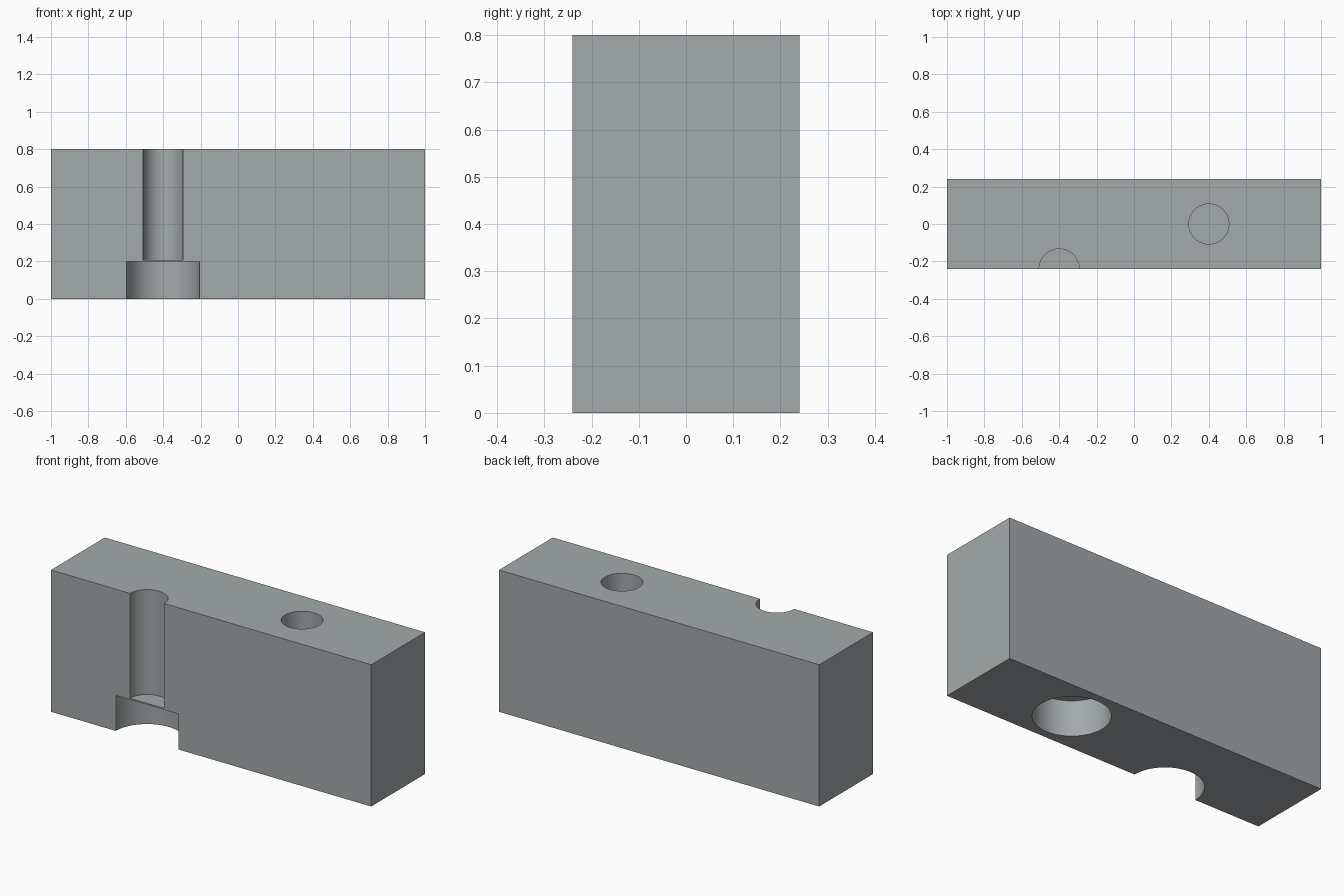
import bpy

if "Cube" in bpy.data.objects:
    bpy.data.objects.remove(bpy.data.objects["Cube"])

LENGTH, DEPTH, HEIGHT = 2.0, 0.48, 0.8
BORE_R, RECESS_R = 0.107, 0.195
RECESS_TOP, BORE_FLOOR = 0.20, 0.208   # a thin web separates recess and bore


def cutter(name, x, y, radius, z0, z1):
    bpy.ops.mesh.primitive_cylinder_add(
        vertices=96, radius=radius, depth=z1 - z0, location=(x, y, (z0 + z1) / 2))
    ob = bpy.context.object
    ob.name = name
    ob.hide_render = True
    return ob


# Rectangular block
bpy.ops.mesh.primitive_cube_add(size=1, location=(0, 0, HEIGHT / 2))
block = bpy.context.object
block.name = "block"
block.scale = (LENGTH, DEPTH, HEIGHT)
bpy.ops.object.transform_apply(location=True, rotation=False, scale=True)

# Dark grey finish
grey = bpy.data.materials.new("dark_grey")
grey.diffuse_color = (0.37, 0.40, 0.41, 1)
grey.use_nodes = True
grey.node_tree.nodes["Principled BSDF"].inputs["Base Color"].default_value = grey.diffuse_color
block.data.materials.append(grey)

# One full hole and one half hole on the front face, each with a bottom recess
cutters = []
for label, x, y in (("full", 0.4, 0.0), ("half", -0.4, -DEPTH / 2)):
    cutters.append(cutter(label + "_bore_cutter", x, y, BORE_R, BORE_FLOOR, HEIGHT + 0.1))
    cutters.append(cutter(label + "_recess_cutter", x, y, RECESS_R, -0.1, RECESS_TOP))

bpy.ops.object.select_all(action='DESELECT')
block.select_set(True)
bpy.context.view_layer.objects.active = block
for c in cutters:
    c.data.materials.append(grey)
    mod = block.modifiers.new(c.name, 'BOOLEAN')
    mod.operation = 'DIFFERENCE'
    mod.solver = 'EXACT'
    mod.object = c
    bpy.ops.object.modifier_apply(modifier=mod.name)
for c in cutters:
    bpy.data.objects.remove(c, do_unlink=True)

# Smooth bores, crisp edges
bpy.ops.object.shade_smooth_by_angle()
